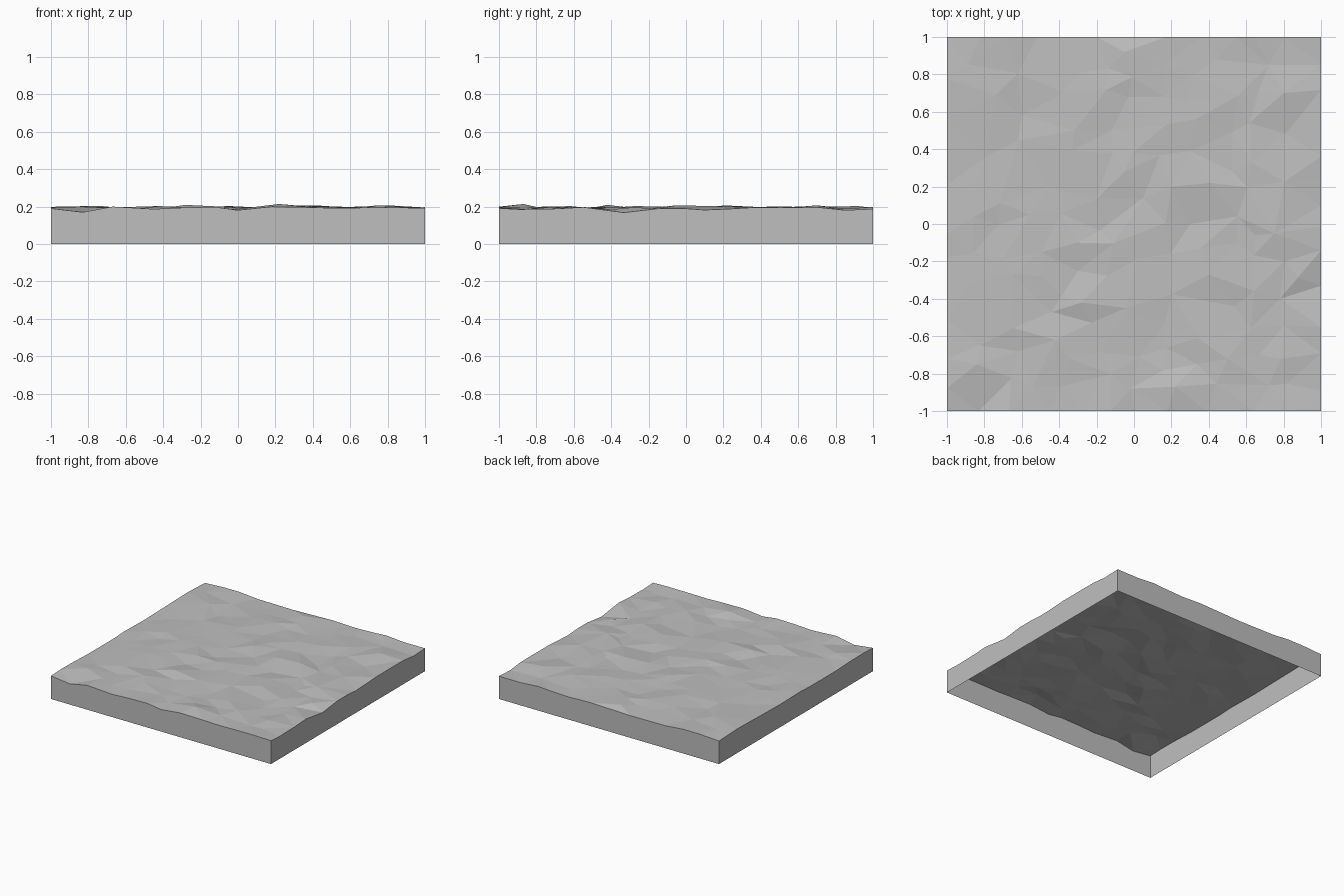
import bpy
import bmesh
import random
from mathutils import Vector
from mathutils.geometry import delaunay_2d_cdt

cube = bpy.data.objects.get("Cube")
if cube:
    bpy.data.objects.remove(cube, do_unlink=True)

random.seed(7)
HALF = 1.0
CELLS = 12
STEP = 2 * HALF / CELLS
LEVEL = 0.193


# Stone colour
def make_material(name, colour):
    mat = bpy.data.materials.new(name)
    mat.use_nodes = True
    mat.diffuse_color = colour
    mat.node_tree.nodes["Principled BSDF"].inputs["Base Color"].default_value = colour
    return mat


stone = make_material("stone_grey", (0.52, 0.52, 0.52, 1))

# Main peaks and hollows, and the low spots along the rim (x, y, height)
landmarks = [
    (-.83, -1, .17), (-.67, -1, .2), (-.45, -1, .187), (0, -1, .181),
    (1, -.33, .168), (1, -.55, .197), (1, -.14, .19), (1, .1, .182), (1, .85, .181),
    (-.2, 1, .182), (-.84, -.75, .2),
    (.22, -.87, .214), (-.02, -.88, .185), (.34, -.75, .187),
    (-.28, -.42, .209), (-.44, -.47, .187), (-.42, -.62, .203), (-.62, -.68, .184),
    (.2, .2, .205), (.41, .22, .207), (.3, 0, .184),
    (-.3, -.1, .202), (-.05, .28, .203), (-.3, -.25, .186), (.05, .14, .188),
    (.8, .7, .207), (.72, .85, .189), (-.74, .69, .204), (-.6, .58, .184),
    (-.32, .5, .2), (-.05, .92, .203), (-.12, .5, .187),
    (.75, -.05, .207), (.55, -.1, .188), (.78, -.4, .185), (.4, -.27, .203),
]
points = [Vector(p) for p in landmarks]


def snap(i):
    """Position on a grid line, jittered unless it lies on the rim."""
    base = -HALF + i * STEP
    return base if i in (0, CELLS) else base + random.uniform(-.38, .38) * STEP


# Scatter the remaining points evenly between the landmarks
for i in range(CELLS + 1):
    for j in range(CELLS + 1):
        p = Vector((snap(i), snap(j), LEVEL + random.uniform(-.008, .008)))
        corner = i in (0, CELLS) and j in (0, CELLS)
        if corner or all((p - q).xy.length > 0.1 for q in points):
            points.append(p)

flat, _, triangles, origin, _, _ = delaunay_2d_cdt([p.xy for p in points], [], [], 0, 1e-5)

# Rough faceted top
bm = bmesh.new()
verts = [bm.verts.new((v.x, v.y, points[origin[n][0]].z)) for n, v in enumerate(flat)]
for tri in triangles:
    face = bm.faces.new([verts[k] for k in tri])
    face.normal_update()
    if face.normal.z < 0:
        face.normal_flip()

# Side walls dropped from the rim, with the underside left open
rim = [e for e in bm.edges if e.is_boundary]
walls = bmesh.ops.extrude_edge_only(bm, edges=rim)["geom"]
for item in walls:
    if isinstance(item, bmesh.types.BMVert):
        item.co.z = 0
for item in walls:
    if isinstance(item, bmesh.types.BMFace):
        item.normal_update()
        if item.normal.dot(item.calc_center_median()) < 0:
            item.normal_flip()

mesh = bpy.data.meshes.new("rough_stone_slab")
bm.to_mesh(mesh)
bm.free()
mesh.materials.append(stone)
slab = bpy.data.objects.new("rough_stone_slab", mesh)
bpy.context.collection.objects.link(slab)
